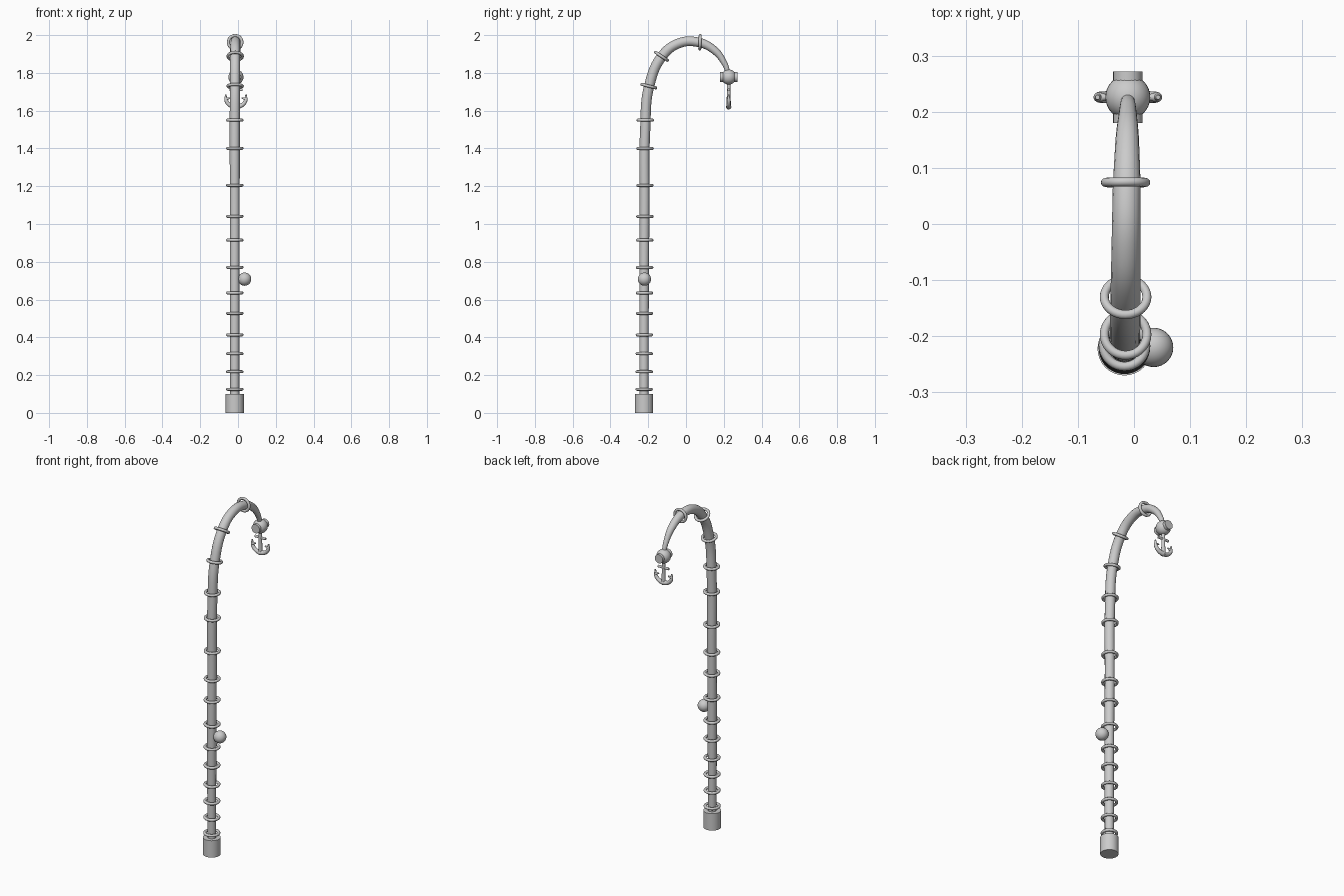
import bpy, math
from mathutils import Vector

if "Cube" in bpy.data.objects:
    bpy.data.objects.remove(bpy.data.objects["Cube"])

PX, PY = -0.017, -0.222      # pole axis
HX, HY = -0.011, 0.226       # hanging end axis


def smooth(ob, name):
    ob.name = name
    bpy.ops.object.shade_smooth_by_angle(angle=math.radians(40))
    return ob


def tube(name, pts, bevel=1.0, kind='AUTO'):
    # pts: (x, y, z, radius)
    cu = bpy.data.curves.new(name, 'CURVE')
    cu.dimensions = '3D'
    cu.bevel_depth = bevel
    cu.bevel_resolution = 6
    cu.use_fill_caps = True
    cu.resolution_u = 10
    sp = cu.splines.new('BEZIER')
    sp.bezier_points.add(len(pts) - 1)
    for b, p in zip(sp.bezier_points, pts):
        b.co = p[:3]
        b.radius = p[3]
        b.handle_left_type = b.handle_right_type = kind
    ob = bpy.data.objects.new(name, cu)
    bpy.context.collection.objects.link(ob)
    return ob


def cyl(name, r, h, loc, rot=(0, 0, 0)):
    bpy.ops.mesh.primitive_cylinder_add(vertices=32, radius=r, depth=h, location=loc, rotation=rot)
    return smooth(bpy.context.object, name)


def ball(name, r, loc):
    bpy.ops.mesh.primitive_uv_sphere_add(segments=32, ring_count=16, radius=r, location=loc)
    return smooth(bpy.context.object, name)


def ring(name, loc, tilt, R=0.038, r=0.008):
    bpy.ops.mesh.primitive_torus_add(major_segments=36, minor_segments=12, major_radius=R,
                                     minor_radius=r, location=loc, rotation=(-math.radians(tilt), 0, 0))
    return smooth(bpy.context.object, name)


# foot and pole with hooked top
cyl("foot", 0.048, 0.1, (PX, PY, 0.05))
tube("pole", [(PX, PY, 0.08, 0.024), (PX, PY, 0.6, 0.025), (PX, PY + 0.003, 1.1, 0.026),
              (PX, PY + 0.006, 1.5, 0.027), (-0.016, -0.195, 1.73, 0.027),
              (-0.015, -0.127, 1.888, 0.027), (-0.014, -0.04, 1.956, 0.026),
              (-0.013, 0.06, 1.963, 0.025), (-0.012, 0.15, 1.92, 0.021),
              (HX, 0.204, 1.85, 0.015), (HX, HY, 1.79, 0.011)])

# rings along the straight part and around the bend
for i, z in enumerate([0.125, 0.218, 0.314, 0.413, 0.527, 0.635, 0.77, 0.915, 1.04, 1.205, 1.4, 1.55]):
    ring(f"pole_ring_{i + 1}", (PX, PY + 0.006 * z / 1.5, z), 0)
for i, (y, z, t) in enumerate([(-0.197, 1.73, 14), (-0.13, 1.888, 34), (0.074, 1.962, 92)]):
    ring(f"bend_ring_{i + 1}", (-0.015, y, z), t, 0.036 if i == 2 else 0.038)

# side knob and end joint
ball("side_knob", 0.035, (0.035, -0.22, 0.708))
ball("end_ball", 0.04, (HX, HY, 1.778))
cyl("end_axle", 0.026, 0.092, (HX, HY, 1.778), (math.pi / 2, 0, 0))

# hanging anchor: shank, crossbar, curved arms and pointed tips
tube("anchor_shank", [(HX, HY, 1.75, 0.010), (HX, HY, 1.68, 0.010), (HX, HY, 1.62, 0.012)])
tube("anchor_crossbar", [(HX - 0.035, HY, 1.71, 0.007), (HX + 0.035, HY, 1.71, 0.007)], kind='VECTOR')
for s, side in ((-1, "left"), (1, "right")):
    tube(f"anchor_arm_{side}", [(HX, HY, 1.62, 0.014), (HX + s * 0.03, HY, 1.628, 0.011),
                                (HX + s * 0.05, HY, 1.65, 0.010), (HX + s * 0.054, HY, 1.685, 0.004)])
    tube(f"anchor_barb_{side}", [(HX + s * 0.052, HY, 1.662, 0.009), (HX + s * 0.03, HY, 1.668, 0.003)])
